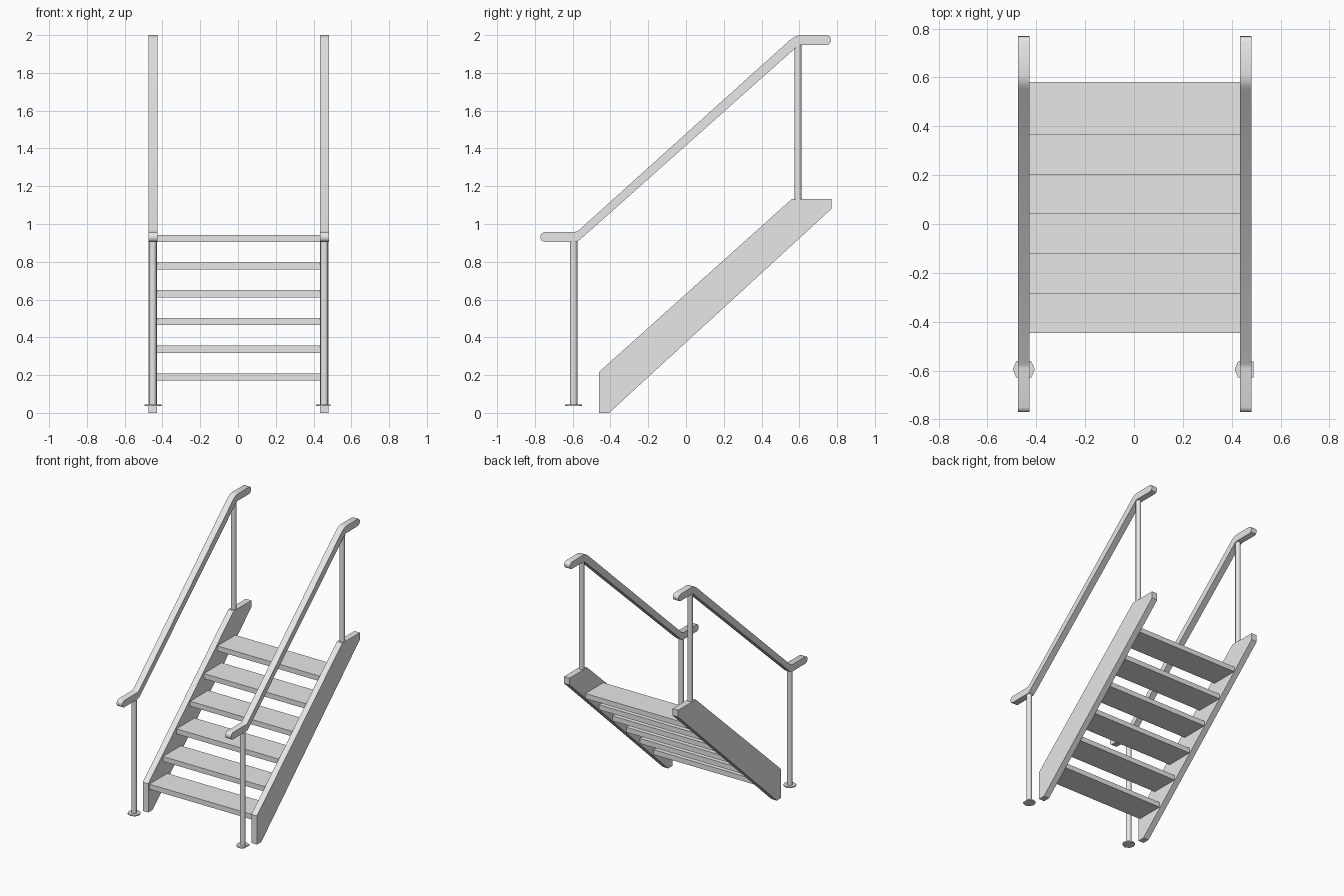
import bpy
import bmesh
import math

if "Cube" in bpy.data.objects:
    bpy.data.objects.remove(bpy.data.objects["Cube"])

grey = bpy.data.materials.new("light_grey")
grey.diffuse_color = (0.8, 0.8, 0.8, 1)
grey.use_nodes = True
grey.node_tree.nodes["Principled BSDF"].inputs["Base Color"].default_value = grey.diffuse_color


def finish(bm, name, smooth=False):
    bmesh.ops.recalc_face_normals(bm, faces=bm.faces)
    me = bpy.data.meshes.new(name)
    bm.to_mesh(me)
    bm.free()
    me.materials.append(grey)
    ob = bpy.data.objects.new(name, me)
    bpy.context.collection.objects.link(ob)
    if smooth:
        bpy.ops.object.select_all(action='DESELECT')
        ob.select_set(True)
        bpy.context.view_layer.objects.active = ob
        bpy.ops.object.shade_smooth_by_angle(angle=math.radians(35))
    return ob


def extrude(name, pts, vec, smooth=False):
    """Prism from a flat outline swept along vec."""
    bm = bmesh.new()
    face = bm.faces.new([bm.verts.new(p) for p in pts])
    new = bmesh.ops.extrude_face_region(bm, geom=[face])["geom"]
    bmesh.ops.translate(bm, vec=vec, verts=[v for v in new if isinstance(v, bmesh.types.BMVert)])
    return finish(bm, name, smooth)


def side_profile(name, cx, width, outline, smooth=False):
    return extrude(name, [(cx - width / 2, y, z) for y, z in outline], (width, 0, 0), smooth)


def disc(cx, cy, z, r, n):
    return [(cx + r * math.cos(2 * math.pi * i / n), cy + r * math.sin(2 * math.pi * i / n), z)
            for i in range(n)]


STRINGER = [(-0.46, 0), (-0.407, 0), (0.77, 1.08), (0.77, 1.132), (0.56, 1.132), (-0.46, 0.217)]

# handrail outline: level ends with rounded noses, joined by the slope
RAIL = [(-0.75, 0.957), (-0.59, 0.957), (-0.572, 0.963),
        (0.55, 1.974), (0.568, 1.987), (0.586, 1.996), (0.61, 2.0),
        (0.745, 2.0), (0.759, 1.994), (0.767, 1.982), (0.767, 1.966), (0.759, 1.953), (0.745, 1.947),
        (0.603, 1.947), (0.59, 1.941),
        (-0.56, 0.918), (-0.572, 0.909), (-0.59, 0.905),
        (-0.75, 0.905), (-0.763, 0.911), (-0.77, 0.922), (-0.77, 0.94), (-0.763, 0.951)]

for side, cx in (("left", -0.451), ("right", 0.457)):
    side_profile(side + "_stringer", cx, 0.046, STRINGER)
    side_profile(side + "_handrail", cx, 0.048, RAIL, True)
    # posts
    extrude(side + "_lower_post", disc(cx, -0.595, 0.037, 0.02, 16), (0, 0, 0.88), True)
    extrude(side + "_upper_post", disc(cx, 0.593, 1.12, 0.019, 16), (0, 0, 0.84), True)
    # floor flange, trimmed on the outer right side
    ring = disc(cx, -0.595, 0.036, 0.045, 8)
    extrude(side + "_post_flange", ring[1:] if side == "right" else ring, (0, 0, 0.009))

# treads
for i in range(6):
    y, z = -0.447 + 0.1625 * i, 0.171 + 0.1468 * i
    side_profile("tread_%d" % (i + 1), 0.004, 0.868,
                 [(y, z), (y + 0.215, z), (y + 0.215, z + 0.038), (y, z + 0.038)])
